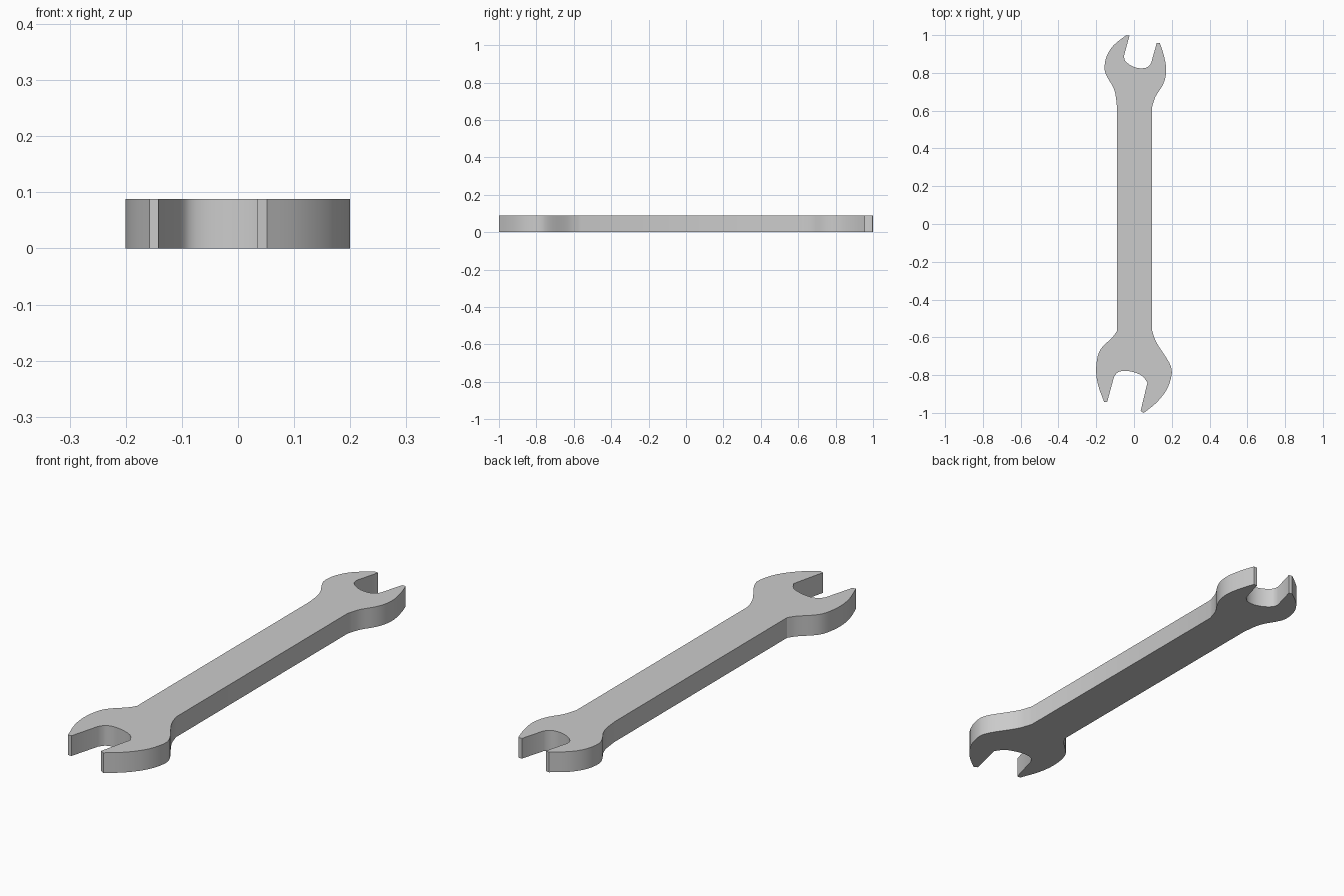
import bpy, bmesh, math
from mathutils import Vector

if "Cube" in bpy.data.objects:
    bpy.data.objects.remove(bpy.data.objects["Cube"])

THICKNESS = 0.088
STEPS = 3

# Outline as smooth runs, counter-clockwise; runs are joined by straight edges
RUNS = [
    # lower jaw: outer right side up to the handle
    [(0.052, -1.0), (0.12, -0.945), (0.176, -0.872), (0.2, -0.79),
     (0.187, -0.735), (0.14, -0.662), (0.113, -0.615), (0.095, -0.562)],
    # upper jaw: outer right side
    [(0.095, 0.617), (0.114, 0.675), (0.148, 0.728), (0.166, 0.775),
     (0.17, 0.83), (0.156, 0.9), (0.137, 0.957)],
    # upper jaw: mouth
    [(0.12, 0.957)],
    [(0.09, 0.85), (0.066, 0.828), (0.024, 0.825), (-0.018, 0.84),
     (-0.047, 0.865), (-0.053, 0.89)],
    [(-0.024, 0.997)],
    # upper jaw: outer left side
    [(-0.04, 1.0), (-0.108, 0.946), (-0.146, 0.885), (-0.156, 0.82),
     (-0.14, 0.775), (-0.113, 0.73), (-0.098, 0.685), (-0.09, 0.617)],
    # lower jaw: outer left side
    [(-0.09, -0.566), (-0.114, -0.6), (-0.175, -0.66), (-0.196, -0.72),
     (-0.2, -0.79), (-0.188, -0.86), (-0.158, -0.942)],
    # lower jaw: mouth
    [(-0.142, -0.942)],
    [(-0.106, -0.81), (-0.087, -0.786), (-0.05, -0.777), (0.0, -0.785),
     (0.045, -0.805), (0.071, -0.84)],
    [(0.035, -0.99)],
]


def smooth_run(points):
    """Catmull-Rom curve through the points of one run."""
    p = [Vector(q) for q in points]
    if len(p) < 3:
        return p
    ext = [2 * p[0] - p[1]] + p + [2 * p[-1] - p[-2]]
    out = []
    for i in range(1, len(ext) - 2):
        a, b, c, d = ext[i - 1:i + 3]
        for s in range(STEPS):
            t = s / STEPS
            out.append(0.5 * (2 * b + (c - a) * t
                              + (2 * a - 5 * b + 4 * c - d) * t ** 2
                              + (3 * b - a - 3 * c + d) * t ** 3))
    return out + [p[-1]]


# Wrench body: outline face extruded upward
bm = bmesh.new()
outline = [q for run in RUNS for q in smooth_run(run)]
base = bm.faces.new([bm.verts.new((q.x, q.y, 0)) for q in outline])
top = bmesh.ops.extrude_face_region(bm, geom=[base], use_keep_orig=True)
bmesh.ops.translate(bm, vec=(0, 0, THICKNESS),
                    verts=[v for v in top["geom"] if isinstance(v, bmesh.types.BMVert)])
bmesh.ops.recalc_face_normals(bm, faces=bm.faces)
mesh = bpy.data.meshes.new("wrench_body")
bm.to_mesh(mesh)
bm.free()

wrench = bpy.data.objects.new("wrench_body", mesh)
bpy.context.collection.objects.link(wrench)
bpy.context.view_layer.objects.active = wrench
wrench.select_set(True)
bpy.ops.object.shade_smooth_by_angle(angle=math.radians(30))
